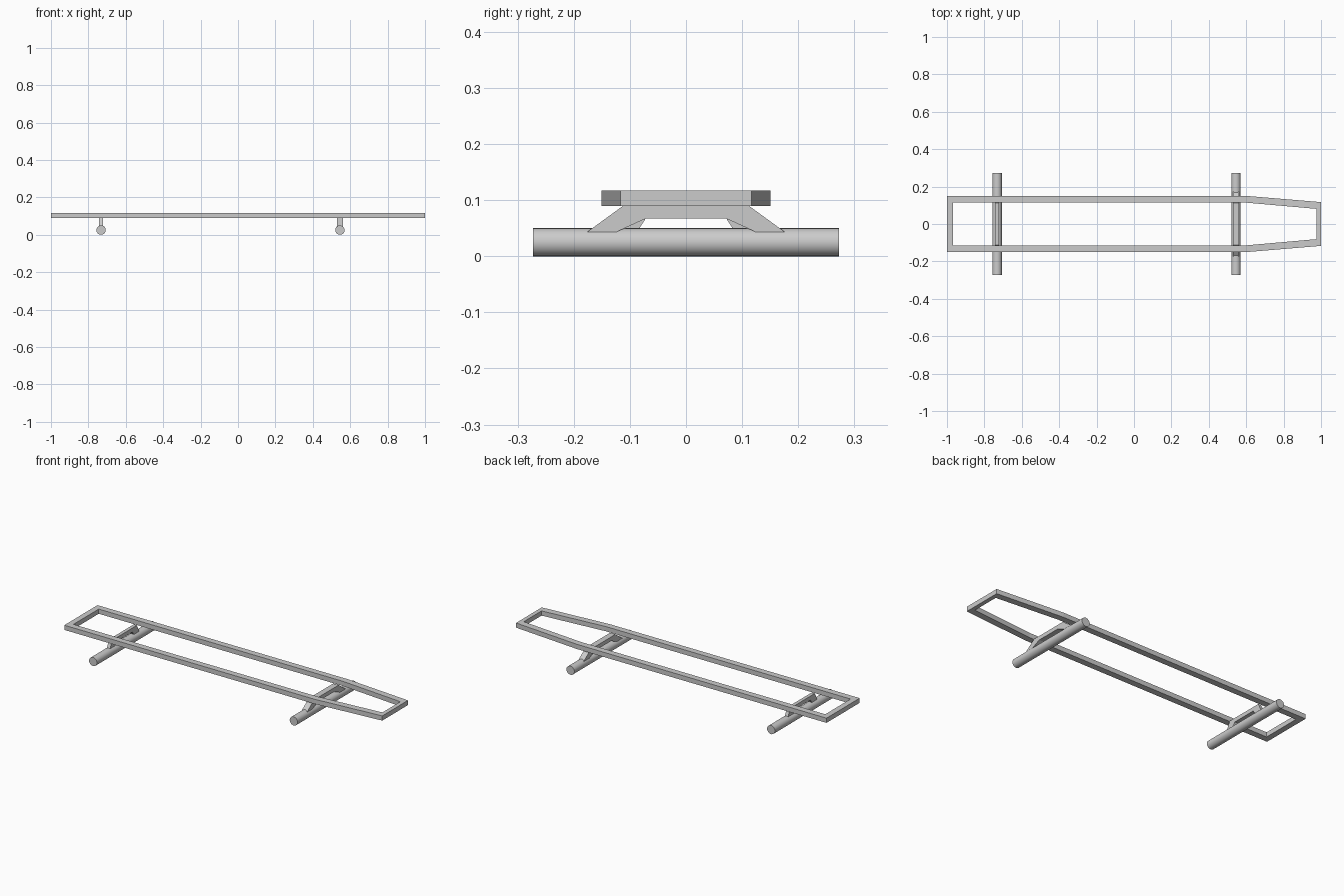
import bpy
import bmesh
import math

if "Cube" in bpy.data.objects:
    bpy.data.objects.remove(bpy.data.objects["Cube"])


def finish(bm, name):
    bmesh.ops.recalc_face_normals(bm, faces=bm.faces)
    mesh = bpy.data.meshes.new(name)
    bm.to_mesh(mesh)
    bm.free()
    obj = bpy.data.objects.new(name, mesh)
    bpy.context.collection.objects.link(obj)
    return obj


def mirrored(half):
    """Close a half outline given on the +y side by mirroring it across y."""
    return half + [(a, -b) for a, b in reversed(half)]


# Deck frame: one hollow outline with a tapered nose
def make_frame(z0, z1):
    outer = mirrored([(-1.0, 0.151), (0.59, 0.151), (1.0, 0.117)])
    inner = mirrored([(-0.967, 0.115), (0.59, 0.115), (0.976, 0.081)])
    bm = bmesh.new()
    rings = [[bm.verts.new((x, y, z)) for x, y in loop]
             for loop, z in ((outer, z0), (outer, z1), (inner, z1), (inner, z0))]
    n = len(outer)
    for r in range(4):
        a, b = rings[r], rings[(r + 1) % 4]
        for i in range(n):
            j = (i + 1) % n
            bm.faces.new((a[i], a[j], b[j], b[i]))
    finish(bm, "deck_frame")


# Axle bracket: arch profile in the y-z plane, extruded along x
def make_bracket(name, x, width, half):
    bm = bmesh.new()
    left = [(y, z) for y, z in half]
    profile = left + [(-y, z) for y, z in reversed(half)]
    face = bm.faces.new([bm.verts.new((x - width / 2, y, z)) for y, z in profile])
    ext = bmesh.ops.extrude_face_region(bm, geom=[face])
    verts = [v for v in ext["geom"] if isinstance(v, bmesh.types.BMVert)]
    bmesh.ops.translate(bm, verts=verts, vec=(width, 0, 0))
    finish(bm, name)


# Axle: round bar lying along y
def make_axle(name, x):
    bpy.ops.mesh.primitive_cylinder_add(
        vertices=32, radius=0.025, depth=0.545,
        location=(x, 0, 0.025), rotation=(math.pi / 2, 0, 0))
    bpy.context.object.name = name
    bpy.ops.object.shade_smooth_by_angle(angle=math.radians(40))


make_frame(0.09, 0.117)

rear_x, front_x = -0.732, 0.545
make_axle("rear_axle", rear_x)
make_axle("front_axle", front_x)

make_bracket("rear_bracket", rear_x, 0.02,
             [(0.072, 0.067), (0.088, 0.042), (0.135, 0.042), (0.112, 0.09)])
make_bracket("front_bracket", front_x, 0.034,
             [(0.072, 0.067), (0.127, 0.042), (0.178, 0.042), (0.112, 0.09)])
